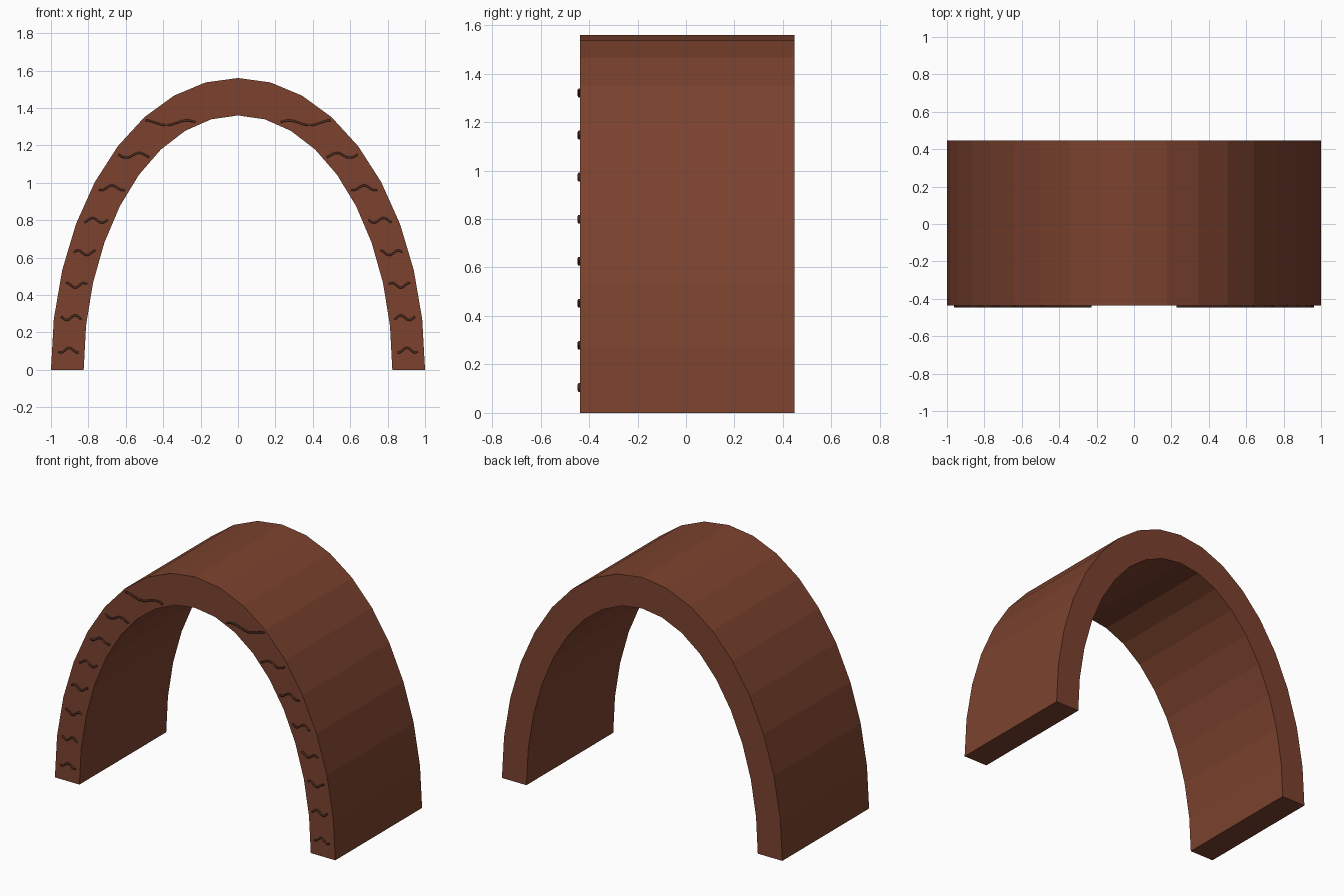
import bpy, bmesh, math

if "Cube" in bpy.data.objects:
    bpy.data.objects.remove(bpy.data.objects["Cube"])

def material(name, color):
    m = bpy.data.materials.new(name)
    m.diffuse_color = color
    m.use_nodes = True
    m.node_tree.nodes["Principled BSDF"].inputs["Base Color"].default_value = m.diffuse_color
    return m

clay = material("brown_clay", (0.20, 0.055, 0.028, 1))
dark = material("dark_groove", (0.07, 0.025, 0.015, 1))

OUT_X, OUT_Z, IN_X, IN_Z = 1.0, 1.56, 0.825, 1.36
FRONT, BACK, STEPS = -0.437, 0.447, 18

# Arch: half-elliptical band swept from front to back
bm = bmesh.new()
rings = []
for i in range(STEPS + 1):
    a = math.pi * i / STEPS
    c, s = math.cos(a), math.sin(a)
    rings.append([bm.verts.new(p) for p in (
        (OUT_X * c, FRONT, OUT_Z * s), (OUT_X * c, BACK, OUT_Z * s),
        (IN_X * c, BACK, IN_Z * s), (IN_X * c, FRONT, IN_Z * s))])
for r, q in zip(rings, rings[1:]):
    for k in range(4):
        bm.faces.new((r[k], r[(k + 1) % 4], q[(k + 1) % 4], q[k]))
bm.faces.new(rings[0])
bm.faces.new(rings[-1])
bmesh.ops.recalc_face_normals(bm, faces=bm.faces)
me = bpy.data.meshes.new("arch")
bm.to_mesh(me)
bm.free()
me.materials.append(clay)
bpy.context.collection.objects.link(bpy.data.objects.new("arch", me))

# Wavy grain lines on the front face, mirrored left and right
ROWS, POINTS = 8, 17
for side, label in ((-1, "left"), (1, "right")):
    cu = bpy.data.curves.new("grain_" + label, 'CURVE')
    cu.dimensions = '3D'
    cu.bevel_depth = 0.006
    cu.bevel_resolution = 1
    cu.use_fill_caps = True
    cu.materials.append(dark)
    for row in range(ROWS):
        z = 0.105 + 0.1736 * row
        x0 = OUT_X * math.sqrt(1 - (z / OUT_Z) ** 2) - 0.038
        x1 = IN_X * math.sqrt(1 - (z / IN_Z) ** 2) + 0.03
        phase = math.radians(580 - 70 * row)
        sp = cu.splines.new('POLY')
        sp.points.add(POINTS - 1)
        for i, p in enumerate(sp.points):
            t = i / (POINTS - 1)
            wave = 0.013 * math.sin(2 * math.pi * 1.2 * t + phase)
            p.co = (side * (x0 + (x1 - x0) * t), FRONT - 0.004, z + wave, 1)
    bpy.context.collection.objects.link(bpy.data.objects.new("grain_" + label, cu))
